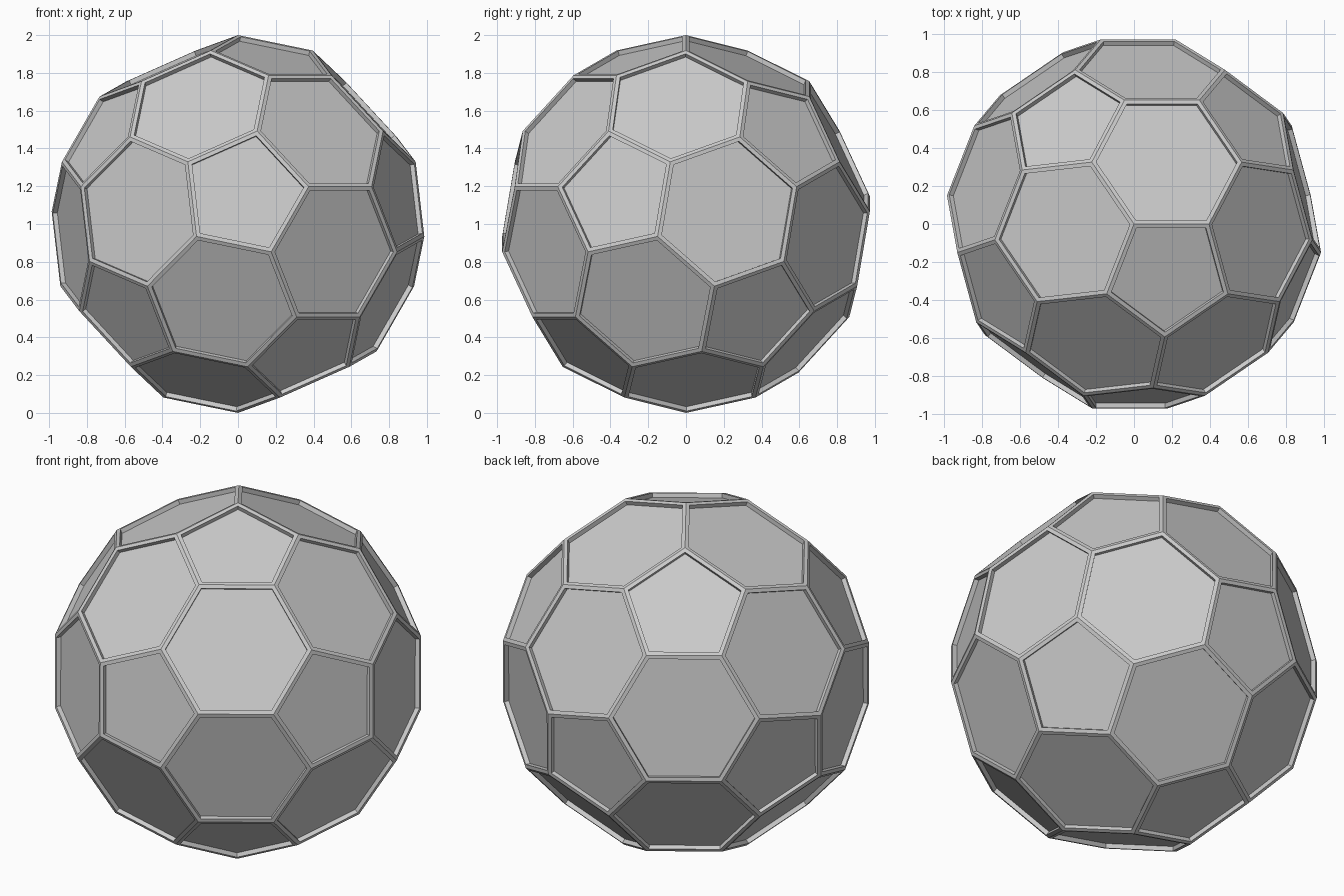
import bpy, bmesh
from mathutils import Matrix, Vector

if "Cube" in bpy.data.objects:
    bpy.data.objects.remove(bpy.data.objects["Cube"])

RIM = 0.021      # half width of the raised seams
DEPTH = 0.025    # how far the panels sit below the seams

# icosahedron whose corners get cut off at one third of each edge
ico = bmesh.new()
bmesh.ops.create_icosphere(ico, subdivisions=1, radius=1)
corners = [v.co.copy() for v in ico.verts]
edges = [[v.co.copy() for v in e.verts] for e in ico.edges]
ico.free()

points = []
for a, b in edges:
    points += [((2 * a + b) / 3).normalized(), ((a + 2 * b) / 3).normalized()]

# orientation: one ball corner on top, a pentagon edge along +x, pentagon towards the front
a, b = edges[0]
z = (2 * a + b).normalized()
for c in corners:
    length = (a - b).length
    if abs((c - a).length - length) < 0.01 and abs((c - b).length - length) < 0.01:
        r = (2 * a + c).normalized()
        x = (r - z * r.dot(z)).normalized()
        y = z.cross(x)
        if a.dot(y) < 0:
            break
turn = Matrix((x, y, z))

# ball body: hull of the cut corners, merged into pentagons and hexagons
bm = bmesh.new()
for p in points:
    bm.verts.new(turn @ p + Vector((0, 0, 1)))
bmesh.ops.convex_hull(bm, input=bm.verts[:])
bmesh.ops.dissolve_limit(bm, angle_limit=0.05, verts=bm.verts[:], edges=bm.edges[:])
bmesh.ops.recalc_face_normals(bm, faces=bm.faces[:])

# recessed panels inside raised seams
panels = bm.faces[:]
bmesh.ops.inset_individual(bm, faces=panels, thickness=RIM, depth=0, use_even_offset=True)
bmesh.ops.inset_individual(bm, faces=panels, thickness=0, depth=-DEPTH)

mesh = bpy.data.meshes.new("panelled_ball")
bm.to_mesh(mesh)
bm.free()
ball = bpy.data.objects.new("panelled_ball", mesh)
bpy.context.collection.objects.link(ball)
